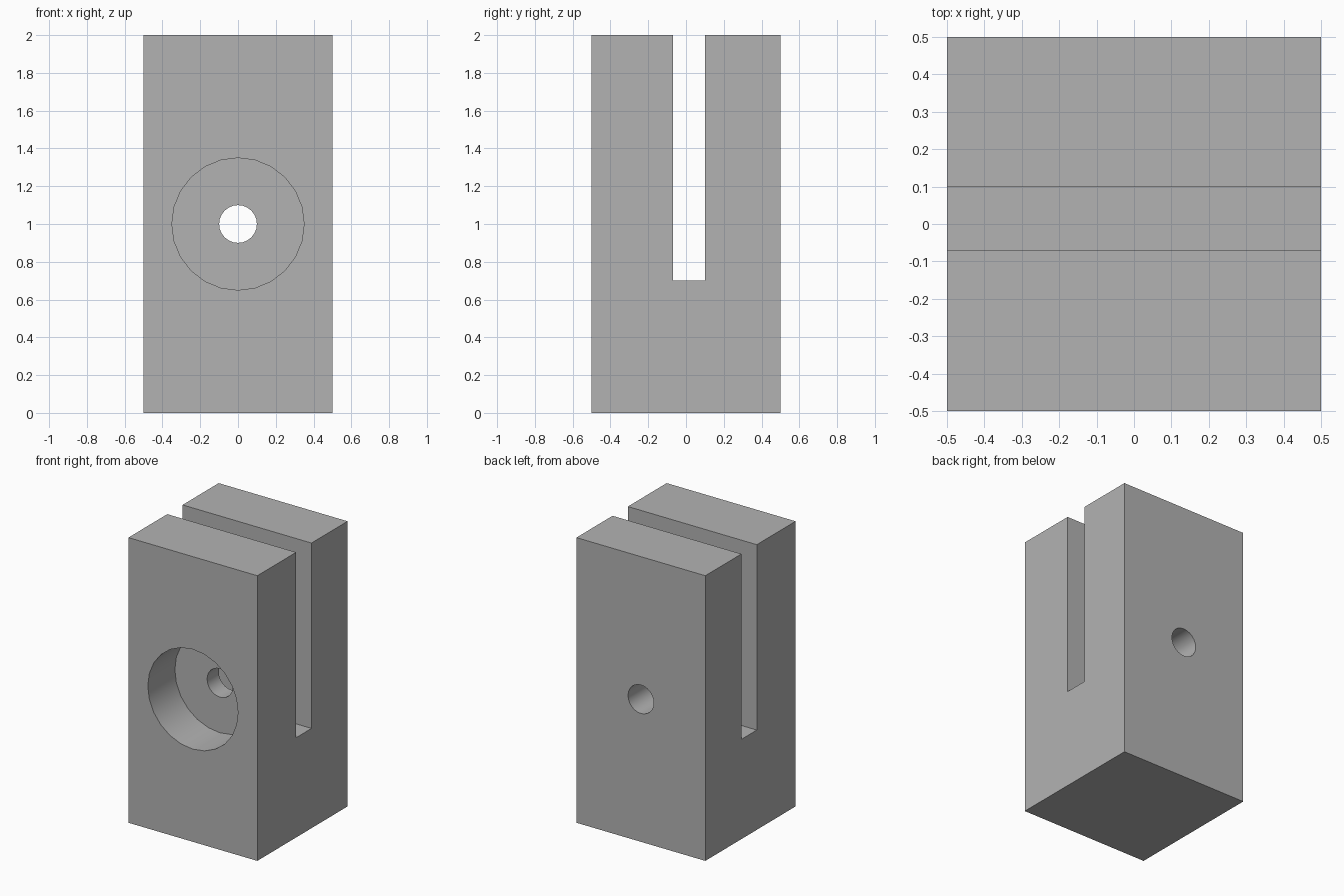
import bpy
from math import pi, radians

default = bpy.data.objects.get("Cube")
if default:
    bpy.data.objects.remove(default, do_unlink=True)

grey = bpy.data.materials.new("plain grey")
grey.use_nodes = True
colour = (0.45, 0.45, 0.45, 1)
grey.diffuse_color = colour
grey.node_tree.nodes["Principled BSDF"].inputs["Base Color"].default_value = colour


def box(name, low, high):
    centre = [(a + b) / 2 for a, b in zip(low, high)]
    bpy.ops.mesh.primitive_cube_add(size=1, location=centre)
    ob = bpy.context.object
    ob.name = name
    ob.scale = [b - a for a, b in zip(low, high)]
    bpy.ops.object.transform_apply(location=True, rotation=True, scale=True)
    ob.data.materials.append(grey)
    return ob


def bore(name, radius, y0, y1, sides):
    bpy.ops.mesh.primitive_cylinder_add(
        vertices=sides, radius=radius, depth=y1 - y0,
        location=(0, (y0 + y1) / 2, 1), rotation=(pi / 2, 0, 0))
    ob = bpy.context.object
    ob.name = name
    bpy.ops.object.transform_apply(location=True, rotation=True, scale=True)
    ob.data.materials.append(grey)
    return ob


# Solid block
block = box("slotted_block", (-0.5, -0.5, 0), (0.5, 0.5, 2))

# Top slot, front counterbore and through hole
cutters = [
    box("slot_cutter", (-0.6, -0.07, 0.7), (0.6, 0.1, 2.1)),
    bore("counterbore_cutter", 0.35, -0.6, -0.2, 24),
    bore("through_hole_cutter", 0.1, -0.7, 0.6, 24),
]

bpy.ops.object.select_all(action="DESELECT")
block.select_set(True)
bpy.context.view_layer.objects.active = block
for cutter in cutters:
    cutter.hide_render = True
    cut = block.modifiers.new(cutter.name, "BOOLEAN")
    cut.operation = "DIFFERENCE"
    cut.solver = "EXACT"
    cut.object = cutter
    bpy.ops.object.modifier_apply(modifier=cut.name)
    bpy.data.objects.remove(cutter, do_unlink=True)

# Smooth bores, crisp edges
bpy.ops.object.shade_smooth_by_angle(angle=radians(30))
